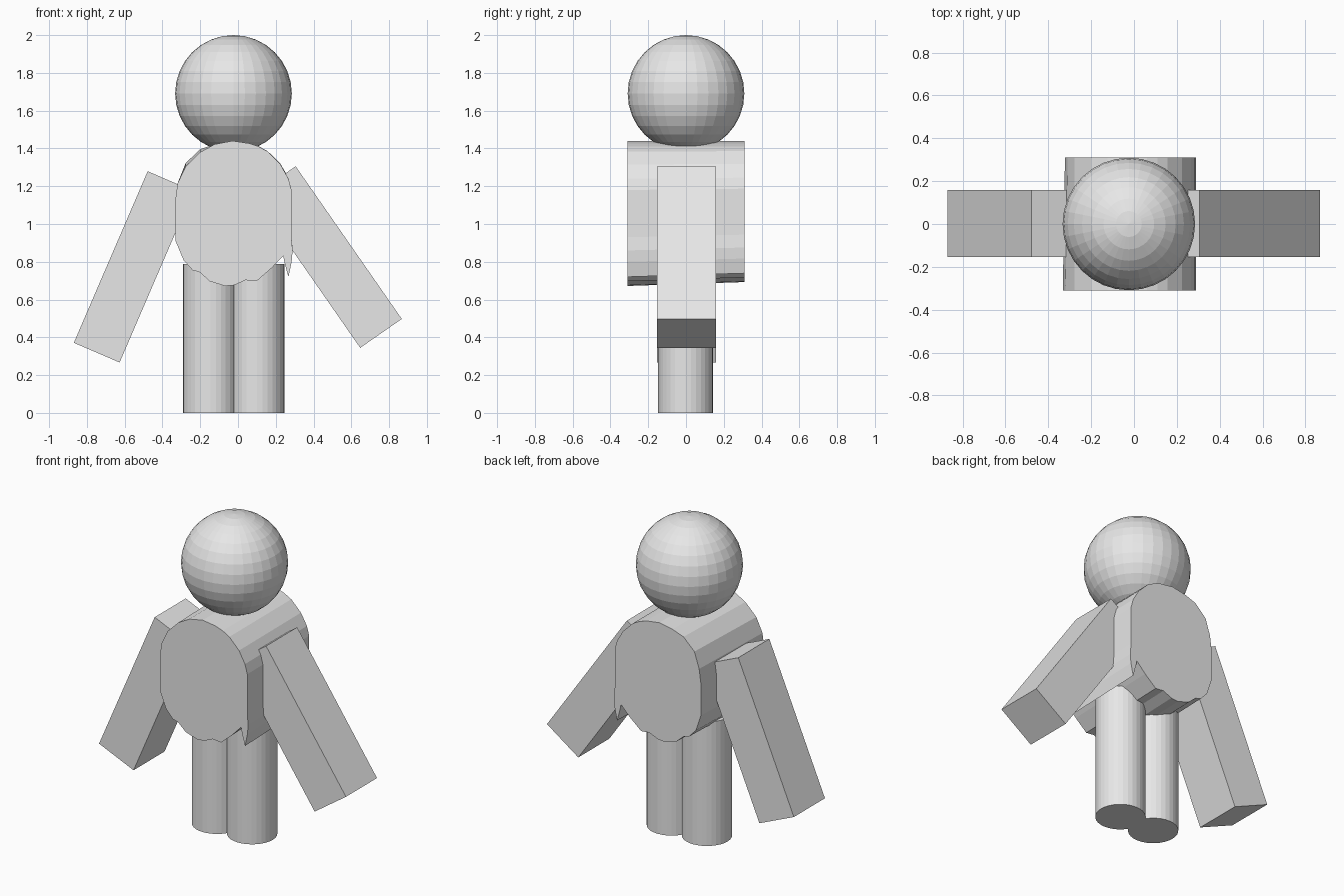
import bpy
import bmesh
from math import atan2, hypot
from mathutils import Matrix, Vector

cube = bpy.data.objects.get("Cube")
if cube:
    bpy.data.objects.remove(cube, do_unlink=True)

grey = bpy.data.materials.new("plain_grey")
grey.use_nodes = True
grey.diffuse_color = (0.8, 0.8, 0.8, 1)
grey.node_tree.nodes["Principled BSDF"].inputs["Base Color"].default_value = (0.8, 0.8, 0.8, 1)


def add_part(name, bm):
    """Turn a bmesh into a flat-shaded grey object."""
    bmesh.ops.recalc_face_normals(bm, faces=bm.faces)
    mesh = bpy.data.meshes.new(name)
    bm.to_mesh(mesh)
    bm.free()
    mesh.materials.append(grey)
    obj = bpy.data.objects.new(name, mesh)
    bpy.context.scene.collection.objects.link(obj)
    return obj


# Head
bm = bmesh.new()
bmesh.ops.create_uvsphere(bm, u_segments=32, v_segments=16, radius=0.309,
                          matrix=Matrix.Translation((-0.024, 0, 1.691)))
add_part("head", bm)

# Legs
for name, x in (("right_leg", -0.146), ("left_leg", 0.101)):
    bm = bmesh.new()
    bmesh.ops.create_cone(bm, cap_ends=True, segments=32, radius1=0.145, radius2=0.145,
                          depth=0.788, matrix=Matrix.Translation((x, -0.002, 0.394)))
    add_part(name, bm)


# Arms: boxes laid along a line from shoulder to hand
def add_arm(name, shoulder, hand, width, depth):
    a, b = Vector(shoulder), Vector(hand)
    d = b - a
    middle = (a + b) / 2
    bm = bmesh.new()
    place = (Matrix.Translation((middle.x, 0.002, middle.y))
             @ Matrix.Rotation(-atan2(d.y, d.x), 4, 'Y')
             @ Matrix.Diagonal((hypot(d.x, d.y), depth, width, 1)))
    bmesh.ops.create_cube(bm, size=1, matrix=place)
    add_part(name, bm)


add_arm("right_arm", (-0.357, 1.227), (-0.748, 0.319), 0.264, 0.312)
add_arm("left_arm", (0.195, 1.229), (0.757, 0.421), 0.268, 0.312)

# Torso: an uneven round outline swept from front to back, tapering slightly
outline = [(-0.03, 1.44), (0.06, 1.427), (0.11, 1.41), (0.157, 1.384), (0.225, 1.315),
           (0.267, 1.24), (0.283, 1.18), (0.283, 0.93), (0.289, 0.86), (0.284, 0.8),
           (0.267, 0.72), (0.245, 0.8), (0.24, 0.832), (0.177, 0.766), (0.098, 0.697),
           (0.04, 0.703), (-0.02, 0.676), (-0.07, 0.672), (-0.15, 0.697), (-0.203, 0.745),
           (-0.24, 0.755), (-0.288, 0.808), (-0.332, 0.914), (-0.332, 1.125),
           (-0.32, 1.215), (-0.277, 1.305), (-0.2, 1.38), (-0.124, 1.422)]


def back_point(x, z):
    shift = 0.01 if x < -0.3 else 0
    lift = 0.014 if -0.3 < x < -0.15 and z > 1.3 else 0
    return x + shift, 0.311, 1.44 - (1.44 - z) * 0.973 + lift


bm = bmesh.new()
front = [bm.verts.new((x, -0.311, z)) for x, z in outline]
back = [bm.verts.new(back_point(x, z)) for x, z in outline]
bm.faces.new(front)
bm.faces.new(back[::-1])
for i in range(len(front)):
    bm.faces.new((front[i - 1], front[i], back[i], back[i - 1]))
add_part("torso", bm)
